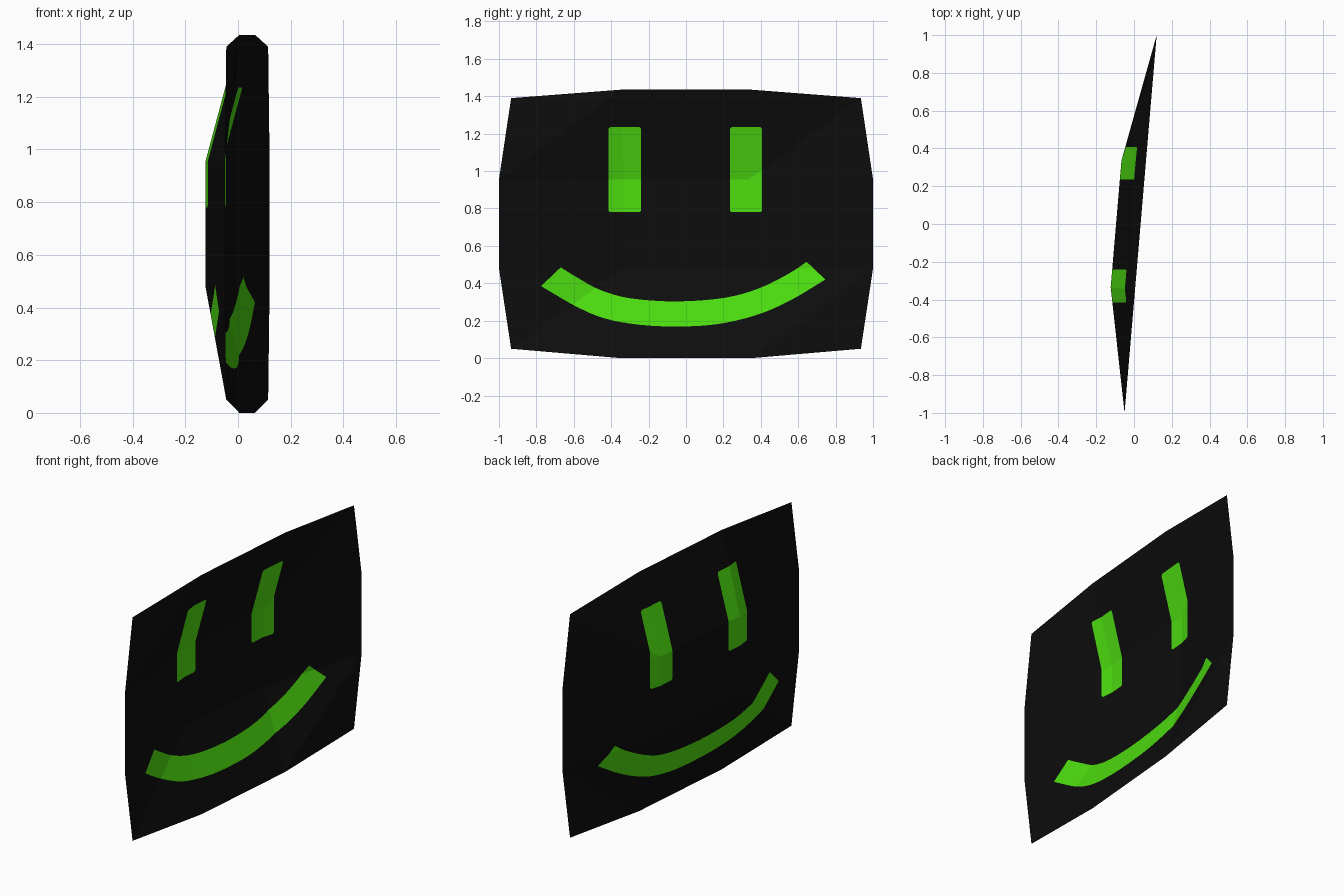
import bpy, bmesh
from mathutils import Vector
from mathutils.geometry import delaunay_2d_cdt, barycentric_transform, intersect_point_tri_2d

if "Cube" in bpy.data.objects:
    bpy.data.objects.remove(bpy.data.objects["Cube"])


def material(name, rgb):
    m = bpy.data.materials.new(name)
    m.diffuse_color = (*rgb, 1)
    m.use_nodes = True
    m.node_tree.nodes["Principled BSDF"].inputs["Base Color"].default_value = m.diffuse_color
    return m


# Dished panel: 4 x 4 control grid seen from the side (y, z), centre pushed to -x
ROWS = [(0.935, 0.35, 0.05, 0.0), (1.0, 0.335, 0.48, 0.48),
        (1.0, 0.335, 0.955, 0.955), (0.935, 0.35, 1.39, 1.435)]
grid = []
for r, (yo, yi, zo, zi) in enumerate(ROWS):
    for c, (y, z) in enumerate([(-yo, zo), (-yi, zi), (yi, zi), (yo, zo)]):
        dish = 0.13 if r in (1, 2) and c in (1, 2) else 0.0
        grid.append(Vector((0.035 + 0.085 * y - dish, y, z)))
tris = []
for r in range(3):
    for c in range(3):
        a = r * 4 + c
        tris += [(a, a + 1, a + 5), (a, a + 5, a + 4)]


def flat(v):
    return Vector((v.y, v.z))


def lift(p):
    """Place a side-view point on the dished surface."""
    def miss(t):
        q = [flat(grid[i]) for i in t]
        if intersect_point_tri_2d(p, *q):
            return 0.0
        total = abs((q[1] - q[0]).cross(q[2] - q[0]))
        parts = sum(abs((q[i] - p).cross(q[i - 1] - p)) for i in range(3))
        return parts / total - 1
    t = min(tris, key=miss)
    src = [flat(grid[i]).to_3d() for i in t]
    return barycentric_transform(p.to_3d(), *src, *[grid[i] for i in t])


def eye(y0, y1, z0=0.78, z1=1.235, b=0.009):
    return [(y0 + b, z0), (y1 - b, z0), (y1, z0 + b), (y1, z1 - b),
            (y1 - b, z1), (y0 + b, z1), (y0, z1 - b), (y0, z0 + b)]


def smooth_path(pts, n=4):
    """Catmull-Rom through the points."""
    p = [Vector(q) for q in pts]
    p = [2 * p[0] - p[1]] + p + [2 * p[-1] - p[-2]]
    out = []
    for i in range(1, len(p) - 2):
        a, b, c, d = p[i - 1:i + 3]
        for k in range(n):
            t = k / n
            out.append(0.5 * (2 * b + (c - a) * t + (2 * a - 5 * b + 4 * c - d) * t * t
                              + (3 * b - a - 3 * c + d) * t ** 3))
    return out + [p[-2]]


# Smile outline: lower edge left to right, then upper edge back
lower = smooth_path([(-0.775, 0.385), (-0.595, 0.28), (-0.435, 0.212), (-0.245, 0.178),
                     (-0.05, 0.169), (0.155, 0.18), (0.37, 0.228), (0.555, 0.307), (0.745, 0.42)])
upper = smooth_path([(0.645, 0.515), (0.555, 0.455), (0.395, 0.375), (0.21, 0.323),
                     (-0.05, 0.303), (-0.3, 0.32), (-0.46, 0.365), (-0.58, 0.43), (-0.67, 0.485)])
shapes = [eye(-0.415, -0.24), eye(0.235, 0.407), lower + upper]

# Cut the eyes and smile into the panel
points, faces = [flat(v) for v in grid], list(tris)
for s in shapes:
    faces.append(tuple(range(len(points), len(points) + len(s))))
    points += [Vector(q) for q in s]
verts, _, cut, _, _, origin = delaunay_2d_cdt(points, [], faces, 1, 1e-5, True)

bm = bmesh.new()
bv = [bm.verts.new(lift(p)) for p in verts]
for f, ids in zip(cut, origin):
    face = bm.faces.new([bv[i] for i in f])
    face.material_index = int(any(i >= len(tris) for i in ids))
bm.normal_update()
for f in bm.faces:
    if f.normal.x < 0:
        f.normal_flip()
me = bpy.data.meshes.new("face_panel")
bm.to_mesh(me)
bm.free()
me.materials.append(material("black", (0.004, 0.004, 0.004)))
me.materials.append(material("bright_green", (0.075, 0.73, 0.005)))
panel = bpy.data.objects.new("face_panel", me)
bpy.context.collection.objects.link(panel)
